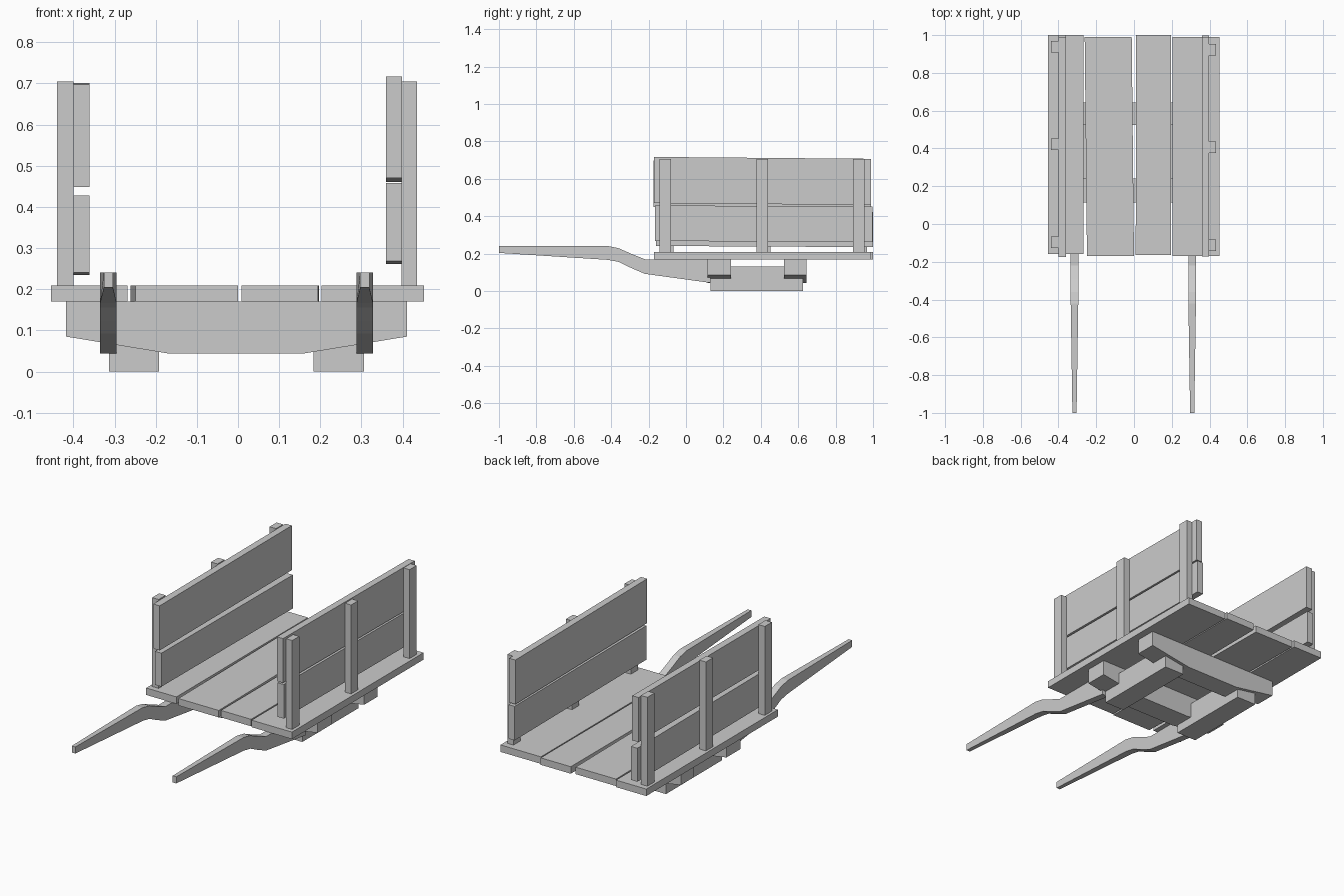
import bpy, bmesh

cube = bpy.data.objects.get("Cube")
if cube:
    bpy.data.objects.remove(cube, do_unlink=True)

wood = bpy.data.materials.new("plain grey")
grey = (0.6, 0.6, 0.6, 1)
wood.use_nodes = True
wood.diffuse_color = grey
bsdf = next(n for n in wood.node_tree.nodes if n.type == 'BSDF_PRINCIPLED')
bsdf.inputs["Base Color"].default_value = grey


def loft(name, first, second):
    """Solid between two matching outlines."""
    bm = bmesh.new()
    a = [bm.verts.new(p) for p in first]
    b = [bm.verts.new(p) for p in second]
    bm.faces.new(a)
    bm.faces.new(b[::-1])
    for i in range(len(a)):
        j = (i + 1) % len(a)
        bm.faces.new((a[i], b[i], b[j], a[j]))
    bmesh.ops.recalc_face_normals(bm, faces=bm.faces)
    mesh = bpy.data.meshes.new(name)
    bm.to_mesh(mesh)
    bm.free()
    mesh.materials.append(wood)
    obj = bpy.data.objects.new(name, mesh)
    bpy.context.collection.objects.link(obj)
    return obj


def board(name, x, y, z, shift=0, drop=0):
    """Box whose rear end is moved sideways by shift and down by drop."""
    ring = [(x[0], z[0]), (x[1], z[0]), (x[1], z[1]), (x[0], z[1])]
    return loft(name, [(u, y[0], w) for u, w in ring],
                [(u + shift, y[1], w - drop) for u, w in ring])


# Floor planks, laid slightly unevenly
floor = [(-0.455, -0.268, -0.16, 1.0, 0), (-0.249, 0.0, -0.17, 0.99, -0.012),
         (0.009, 0.195, -0.163, 1.0, 0.002), (0.203, 0.452, -0.17, 0.99, 0)]
for i, (x0, x1, y0, y1, shift) in enumerate(floor):
    board(f"floor_plank_{i + 1}", (x0, x1), (y0, y1), (0.17, 0.209), shift)

# Cross beams with chamfered undersides
profile = [(-0.418, 0.17), (-0.418, 0.085), (-0.17, 0.044),
           (0.16, 0.044), (0.411, 0.085), (0.411, 0.17)]
for name, y0, y1 in (("front_cross_beam", 0.115, 0.24), ("rear_cross_beam", 0.525, 0.643)):
    loft(name, [(x, y0, z) for x, z in profile], [(x, y1, z) for x, z in profile])

# Runners under the beams
board("right_runner", (-0.314, -0.192), (0.13, 0.625), (0, 0.13))
board("left_runner", (0.184, 0.306), (0.13, 0.625), (0, 0.13))

# Curved shafts, as (y, bottom, top), narrowing towards the tip
shaft = [(-1, 0.204, 0.241), (-0.42, 0.167, 0.241), (-0.36, 0.156, 0.229),
         (-0.29, 0.122, 0.198), (-0.22, 0.092, 0.17), (0.13, 0.044, 0.17)]
for name, cx in (("right_shaft", -0.315), ("left_shaft", 0.308)):
    sides = []
    for sign in (-1, 1):
        outline = [(y, lo) for y, lo, hi in shaft] + [(y, hi) for y, lo, hi in shaft[::-1]]
        sides.append([(cx + sign * (0.011 if y == -1 else 0.02), y, z) for y, z in outline])
    loft(name, *sides)

# Side posts
for side, x, ys in (("right", (-0.44, -0.4), (-0.097, 0.422, 0.938)),
                    ("left", (0.397, 0.435), (-0.112, 0.407, 0.923))):
    for place, y in zip(("front", "middle", "rear"), ys):
        board(f"{side}_{place}_post", x, (y - 0.031, y + 0.031), (0.205, 0.705))

# Side boards, slightly tilted
board("right_lower_board", (-0.4, -0.361), (-0.16, 1.0), (0.241, 0.428), drop=0.006)
board("right_upper_board", (-0.4, -0.361), (-0.175, 0.99), (0.449, 0.698), drop=-0.003)
board("left_lower_board", (0.36, 0.398), (-0.165, 0.997), (0.268, 0.458), drop=0.007)
board("left_upper_board", (0.36, 0.398), (-0.172, 0.99), (0.47, 0.717), drop=0.01)
